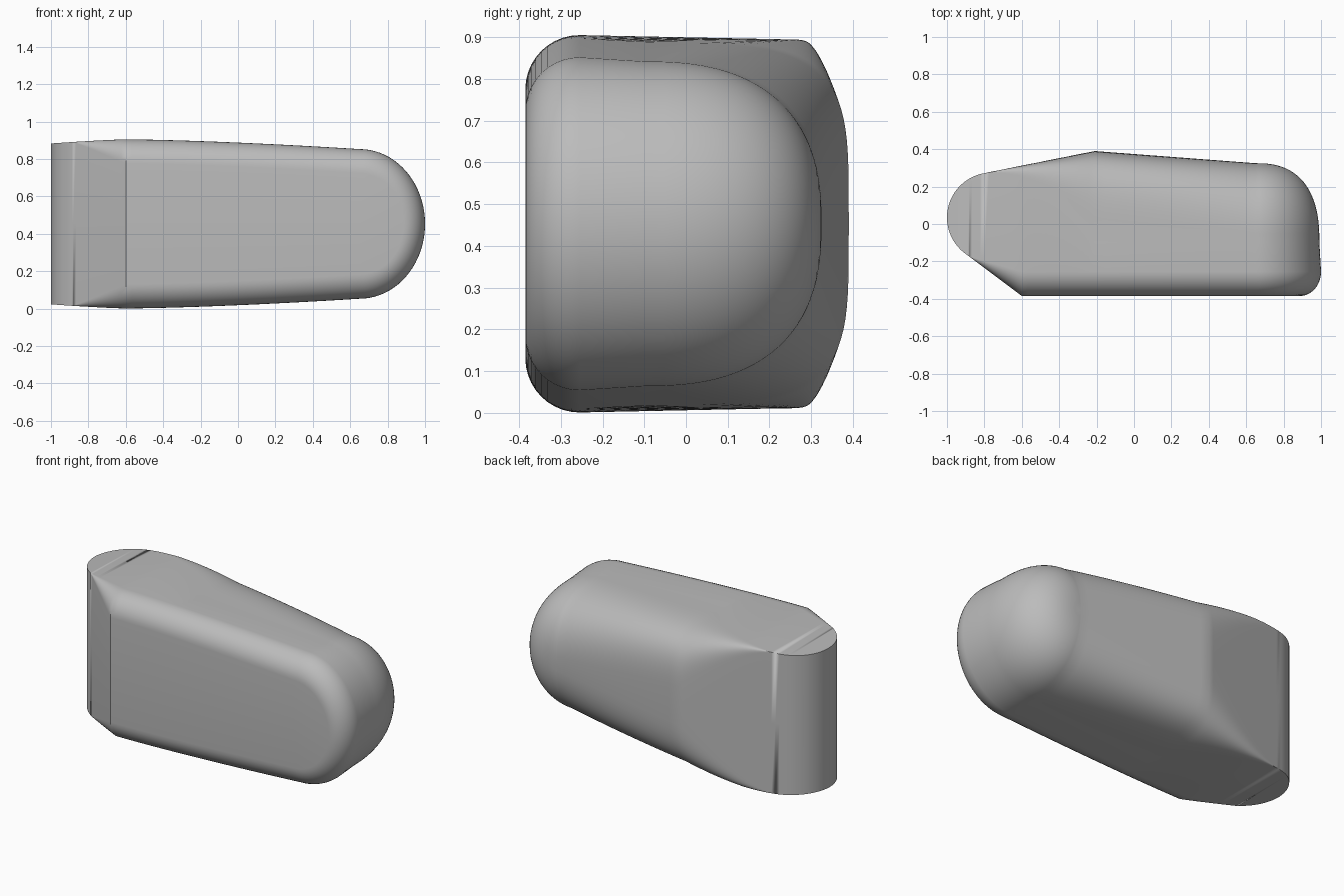
import bpy, bmesh, math

cube = bpy.data.objects.get("Cube")
if cube:
    bpy.data.objects.remove(cube, do_unlink=True)

MID_Z = 0.453          # height of the mirror plane
CAP_X = 0.65           # where the rounded end begins
CAP_STRETCH = 0.875    # flattening of the rounded end
FRONT, PEAK = -0.385, 0.39
NOSE_X, NOSE_Y, NOSE_R = -0.76, 0.035, 0.24


def clamp(v):
    return max(0.0, min(1.0, v))


def lerp(a, b, t):
    return a + (b - a) * t


def nose(x):
    return math.sqrt(max(0.0, NOSE_R ** 2 - (x - NOSE_X) ** 2))


def front_y(x):
    if x < -0.9:
        return NOSE_Y - nose(x)
    return lerp(-0.16, FRONT, clamp((x + 0.9) / 0.3))


def back_y(x):
    if x < -0.8:
        return NOSE_Y + nose(x)
    if x < -0.21:
        return lerp(0.272, PEAK, (x + 0.8) / 0.59)
    return lerp(PEAK, 0.325, (x + 0.21) / 0.86)


def half_height(x):
    if x < -0.6:
        return 0.452 - 0.022 * ((-0.6 - x) / 0.4) ** 1.3
    return 0.452 - 0.052 * ((x + 0.6) / 1.25) ** 1.5


def half_profile(x):
    """Upper half section from front centre to back centre, as (y, height)."""
    yf, yb, h = front_y(x), back_y(x), half_height(x)
    r = 0.13 * clamp((x + 0.88) / 0.28)
    pts = [(yf, 0.0)]
    # front rim fillet
    for i in range(11):
        a = math.pi / 2 * i / 10
        pts.append((yf + r * (1 - math.cos(a)), h - r * (1 - math.sin(a))))
    # broad back shoulder, fading to a sharp corner at the narrow end
    grow = clamp((x + 0.8) / 0.59) ** 1.5
    power = 2 / lerp(4.2, 2.5, clamp((x + 0.21) / 0.86))
    top = h - 0.01 * clamp((yb - yf) / 0.5)
    depth, drop = (yb + 0.1) * grow, top * grow
    for i in range(25):
        a = math.pi / 2 * i / 24
        s, c = math.sin(a) ** power, max(0.0, math.cos(a)) ** power
        pts.append((yb - depth * (1 - s), top - drop * (1 - c)))
    pts.append((yb, 0.0))
    return pts


# stations along the length: rounded nose, then straight runs
stations = [-1 + 0.2 * (1 - math.cos(math.pi / 2 * i / 14)) for i in range(14)]
stations += [-0.9, -0.88]
for start, end, n in ((-0.8, -0.6, 8), (-0.6, -0.21, 12), (-0.21, CAP_X, 16)):
    stations += [lerp(start, end, i / n) for i in range(n)]
stations.sort()

# rows run along the top, around the rounded end and back underneath
rows = [[(x, y, MID_Z + k) for y, k in half_profile(x)] for x in stations]
end_profile = half_profile(CAP_X)
for i in range(41):
    a = math.pi * i / 40
    rows.append([(CAP_X + CAP_STRETCH * k * math.sin(a), y, MID_Z + k * math.cos(a))
                 for y, k in end_profile])
for x in reversed(stations):
    rows.append([(x, y, MID_Z - k) for y, k in half_profile(x)])

bm = bmesh.new()
grid = [[bm.verts.new(p) for p in row] for row in rows]
for r0, r1 in zip(grid, grid[1:]):
    for j in range(len(r0) - 1):
        bm.faces.new((r0[j], r0[j + 1], r1[j + 1], r1[j]))
bmesh.ops.remove_doubles(bm, verts=bm.verts, dist=0.0004)
bmesh.ops.dissolve_degenerate(bm, edges=bm.edges, dist=0.0002)
bmesh.ops.recalc_face_normals(bm, faces=bm.faces)

mesh = bpy.data.meshes.new("rounded_body")
bm.to_mesh(mesh)
bm.free()
body = bpy.data.objects.new("rounded_body", mesh)
bpy.context.collection.objects.link(body)

# plain grey finish
grey = bpy.data.materials.new("plain_grey")
grey.use_nodes = True
color = (0.5, 0.5, 0.5, 1)
grey.diffuse_color = color
grey.node_tree.nodes["Principled BSDF"].inputs["Base Color"].default_value = color
mesh.materials.append(grey)

bpy.ops.object.select_all(action="DESELECT")
body.select_set(True)
bpy.context.view_layer.objects.active = body
bpy.ops.object.shade_smooth_by_angle(angle=math.radians(30))
